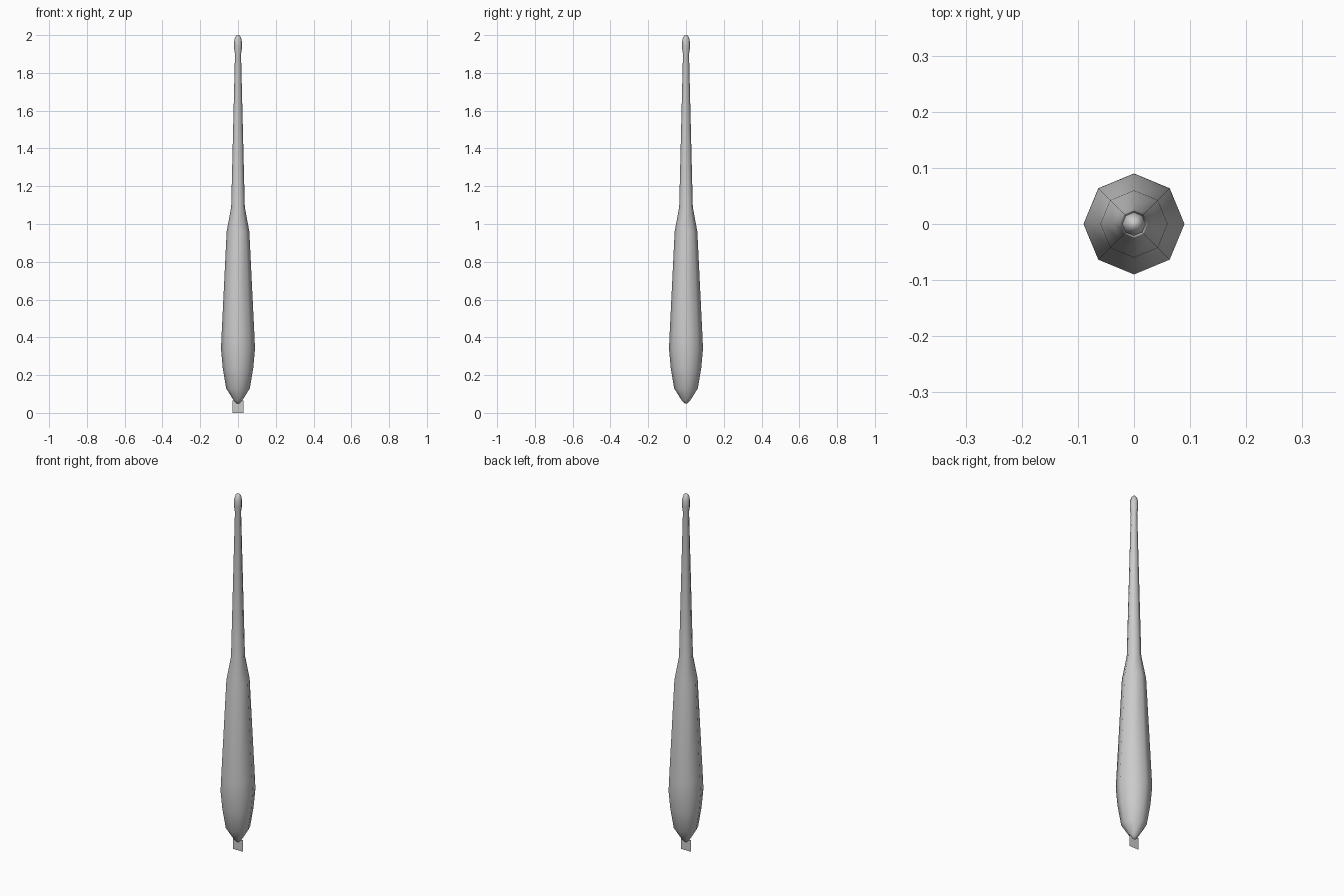
import bpy, bmesh
from math import cos, sin, pi

if "Cube" in bpy.data.objects:
    bpy.data.objects.remove(bpy.data.objects["Cube"])

SIDES = 8


def finish(bm, name, smooth):
    bmesh.ops.recalc_face_normals(bm, faces=bm.faces)
    for f in bm.faces:
        f.smooth = smooth
    me = bpy.data.meshes.new(name)
    bm.to_mesh(me)
    bm.free()
    ob = bpy.data.objects.new(name, me)
    bpy.context.collection.objects.link(ob)
    return ob


def lathe(name, profile):
    """Eight-sided turned shape from (radius, z) points, closed at both ends."""
    bm = bmesh.new()
    rings = [[bm.verts.new((r * cos(2 * pi * i / SIDES), r * sin(2 * pi * i / SIDES), z))
              for i in range(SIDES)] for r, z in profile]
    for a, b in zip(rings, rings[1:]):
        for i in range(SIDES):
            j = (i + 1) % SIDES
            bm.faces.new((a[i], a[j], b[j], b[i]))
    bm.faces.new(rings[0][::-1])
    bm.faces.new(rings[-1])
    return finish(bm, name, True)


# Tapered body, slim stem and rounded tip as one turned form
lathe("float_body", [
    (0.008, 0.05), (0.022, 0.065), (0.063, 0.13), (0.081, 0.24),
    (0.090, 0.34), (0.087, 0.41), (0.060, 0.96), (0.036, 1.09),
    (0.016, 1.90), (0.021, 1.93), (0.021, 1.965), (0.015, 1.99), (0.006, 2.0),
])

# Flat tab under the body
bm = bmesh.new()
bm.faces.new([bm.verts.new((x, 0, z)) for x, z in
              ((-0.03, 0), (0.03, 0), (0.03, 0.065), (-0.03, 0.065))])
finish(bm, "bottom_tab", False)
